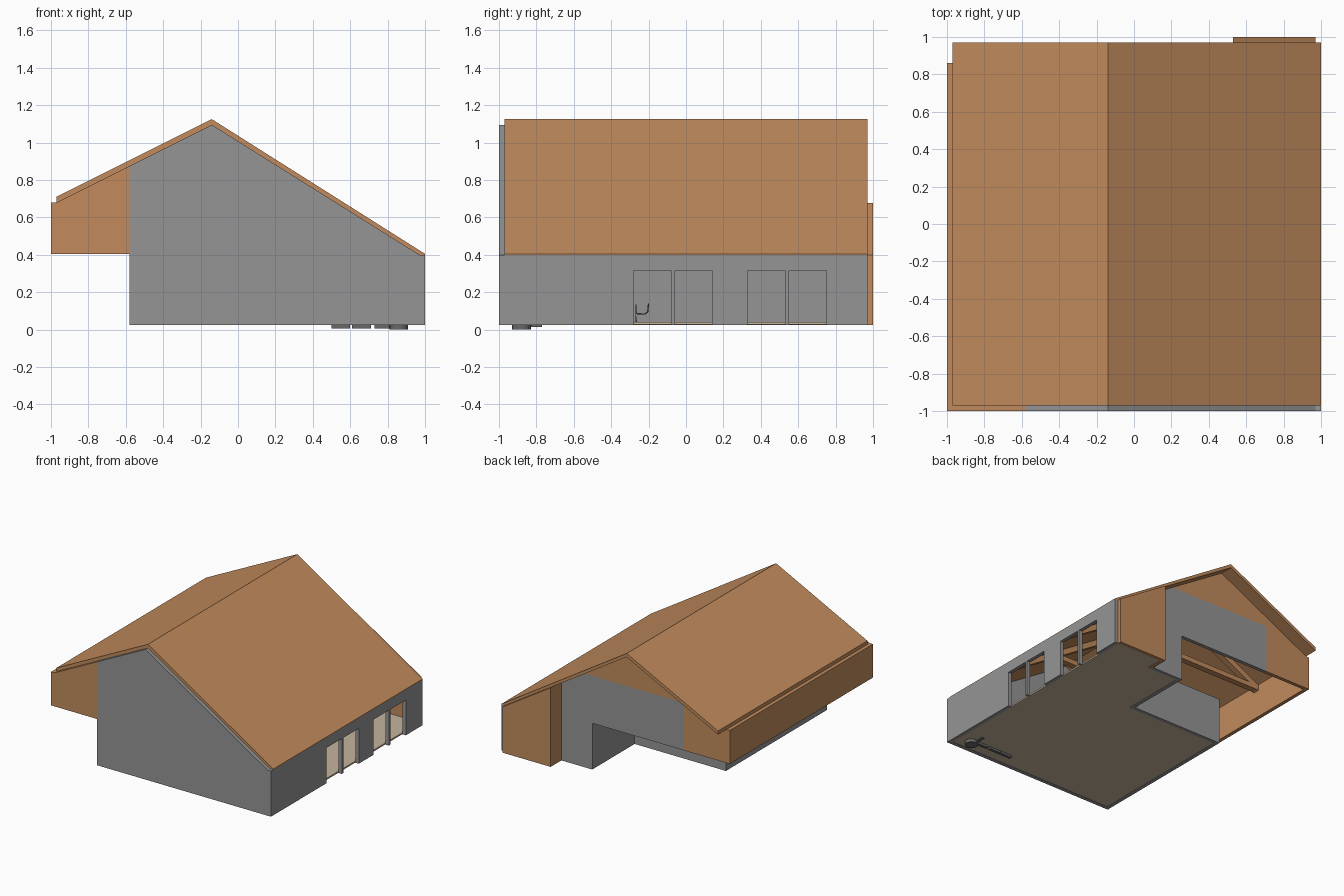
import bpy, bmesh, math
from mathutils import Vector

if "Cube" in bpy.data.objects:
    bpy.data.objects.remove(bpy.data.objects["Cube"])

def material(name, rgb):
    m = bpy.data.materials.new(name)
    m.diffuse_color = (*rgb, 1)
    m.use_nodes = True
    m.node_tree.nodes["Principled BSDF"].inputs["Base Color"].default_value = m.diffuse_color
    return m

BROWN = material("brown timber", (0.54, 0.26, 0.11))
GRAY = material("gray wall", (0.30, 0.30, 0.30))
BEIGE = material("beige floor", (0.56, 0.46, 0.34))
DARK = material("dark metal", (0.14, 0.14, 0.14))

def prism(name, pts, axis, lo, hi, mat):
    """Extrude a 2D outline along x, y or z; the outline uses the other two axes in order."""
    place = {'x': lambda a, b, c: (c, a, b),
             'y': lambda a, b, c: (a, c, b),
             'z': lambda a, b, c: (a, b, c)}[axis]
    bm = bmesh.new()
    low = [bm.verts.new(place(a, b, lo)) for a, b in pts]
    high = [bm.verts.new(place(a, b, hi)) for a, b in pts]
    bm.faces.new(low)
    bm.faces.new(high)
    n = len(pts)
    for i in range(n):
        j = (i + 1) % n
        bm.faces.new((low[i], low[j], high[j], high[i]))
    bmesh.ops.recalc_face_normals(bm, faces=bm.faces)
    me = bpy.data.meshes.new(name)
    bm.to_mesh(me)
    bm.free()
    me.materials.append(mat)
    ob = bpy.data.objects.new(name, me)
    bpy.context.collection.objects.link(ob)
    return ob

def box(name, x, y, z, mat):
    return prism(name, [(x[0], y[0]), (x[1], y[0]), (x[1], y[1]), (x[0], y[1])],
                 'z', z[0], z[1], mat)

def tube(name, pts, r, mat):
    cu = bpy.data.curves.new(name, 'CURVE')
    cu.dimensions = '3D'
    cu.bevel_depth = r
    cu.bevel_resolution = 1
    cu.use_fill_caps = True
    sp = cu.splines.new('POLY')
    sp.points.add(len(pts) - 1)
    for p, co in zip(sp.points, pts):
        p.co = (*co, 1)
    cu.materials.append(mat)
    ob = bpy.data.objects.new(name, cu)
    bpy.context.collection.objects.link(ob)

RIDGE = -0.14
def under(x):
    """Height of the roof underside."""
    if x < RIDGE:
        return 0.685 + (x + 0.97) * 0.5
    return 1.10 - (x - RIDGE) * (1.10 - 0.405) / 1.11

BASE, MID, T = 0.03, 0.41, 0.03

# roof: two unequal slopes
prism("roof", [(-0.97, 0.715), (RIDGE, 1.13), (1, 0.41), (1, 0.405), (0.97, 0.405),
               (RIDGE, 1.10), (-0.97, 0.685)], 'y', -0.97, 0.97, BROWN)

# front gable: gray wall plus brown overhanging part
prism("front_wall", [(-0.58, BASE), (1, BASE), (1, 0.405), (0.97, 0.405),
                     (RIDGE, 1.10), (-0.58, under(-0.58))], 'y', -1, -0.97, GRAY)
overhang = [(-1, MID), (-0.58, MID), (-0.58, under(-0.58)), (-0.97, 0.685), (-1, 0.685)]
prism("front_overhang_wall", overhang, 'y', -1, -0.97, BROWN)

# right wall with four door openings
doors = [(-0.28, -0.08), (-0.06, 0.14), (0.33, 0.53), (0.55, 0.75)]
outline = [(-0.97, 0.405), (-0.97, BASE)]
for a, b in doors:
    outline += [(a, BASE), (a, 0.32), (b, 0.32), (b, BASE)]
outline += [(0.97, BASE), (0.97, 0.405)]
prism("right_wall", outline, 'x', 0.97, 1, GRAY)

# left side: overhanging upper panel and recessed lower wall
box("left_panel", (-1, -0.97), (-0.97, 0.83), (MID, 0.685), BROWN)
box("left_lower_wall", (-0.58, -0.55), (-0.97, 0.28), (BASE, MID), GRAY)

# back: gray wall with an open porch below, brown gable above
GZ = 0.80
xr = RIDGE + (1.10 - GZ) * 1.11 / 0.695
prism("back_wall", [(0.53, BASE), (0.53, under(0.53)), (xr, GZ), (-0.58, GZ),
                    (-0.58, MID), (0.25, MID), (0.25, BASE)], 'y', 0.83, 0.86, GRAY)
prism("back_gable", [(xr, GZ), (RIDGE, 1.10), (-0.58, under(-0.58)), (-0.58, GZ)],
      'y', 0.83, 0.86, BROWN)
prism("back_overhang_wall", overhang, 'y', 0.83, 0.86, BROWN)

# brown panel and its return at the back right corner
prism("back_panel", [(0.53, BASE), (0.97, BASE), (0.97, under(0.97)), (0.53, under(0.53))],
      'y', 0.97, 1.0, BROWN)
prism("back_panel_return", [(0.53, BASE), (0.56, BASE), (0.56, under(0.56)), (0.53, under(0.53))],
      'y', 0.83, 0.97, BROWN)

# porch walls, up to mid height
box("porch_back_wall", (-0.58, 0.28), (0.28, 0.31), (BASE, MID), GRAY)
box("porch_side_wall", (0.25, 0.28), (0.31, 0.83), (BASE, MID), GRAY)

# floor following the stepped outline
prism("floor", [(-0.55, -0.97), (0.97, -0.97), (0.97, 0.97), (0.56, 0.97), (0.56, 0.83),
                (0.28, 0.83), (0.28, 0.28), (-0.55, 0.28)], 'z', 0.032, 0.045, BEIGE)

# roof trusses: tie beam and two rafters
for i, y in enumerate((-0.35, 0.25)):
    ys = (y, y + 0.05)
    xt = RIDGE + (1.10 - 0.69) * 1.11 / 0.695
    box(f"tie_beam_{i}", (-0.97, xt), ys, (0.64, 0.68), BROWN)
    for side, xe in (("left", -0.97), ("right", 0.97)):
        prism(f"rafter_{side}_{i}", [(RIDGE, 1.10), (xe, under(xe)), (xe, under(xe) - 0.05),
                                     (RIDGE, 1.05)], 'y', *ys, BROWN)

# small metal fittings: hooked pipe inside, drain parts below the floor
tube("hooked_pipe", [(0.5, -0.265, 0.04), (0.5, -0.27, 0.10), (0.5, -0.26, 0.09),
                     (0.5, -0.22, 0.088), (0.5, -0.205, 0.10), (0.5, -0.20, 0.145)], 0.004, DARK)
tube("pipe_stub", [(0.5, -0.268, 0.09), (0.5, -0.268, 0.14)], 0.003, DARK)
disc = [(0.86 + 0.05 * math.cos(k * math.pi / 8), -0.88 + 0.05 * math.sin(k * math.pi / 8))
        for k in range(16)]
prism("drain_disc", disc, 'z', 0.005, 0.03, DARK)
for i, x in enumerate((0.50, 0.61, 0.73)):
    box(f"drain_bar_{i}", (x, x + 0.10), (-0.865, -0.84), (0.012, 0.03), DARK)
box("drain_arm", (0.83, 0.85), (-0.84, -0.77), (0.02, 0.03), DARK)

# settle the lowest point on the ground
for ob in bpy.context.scene.objects:
    ob.location.z -= 0.005
